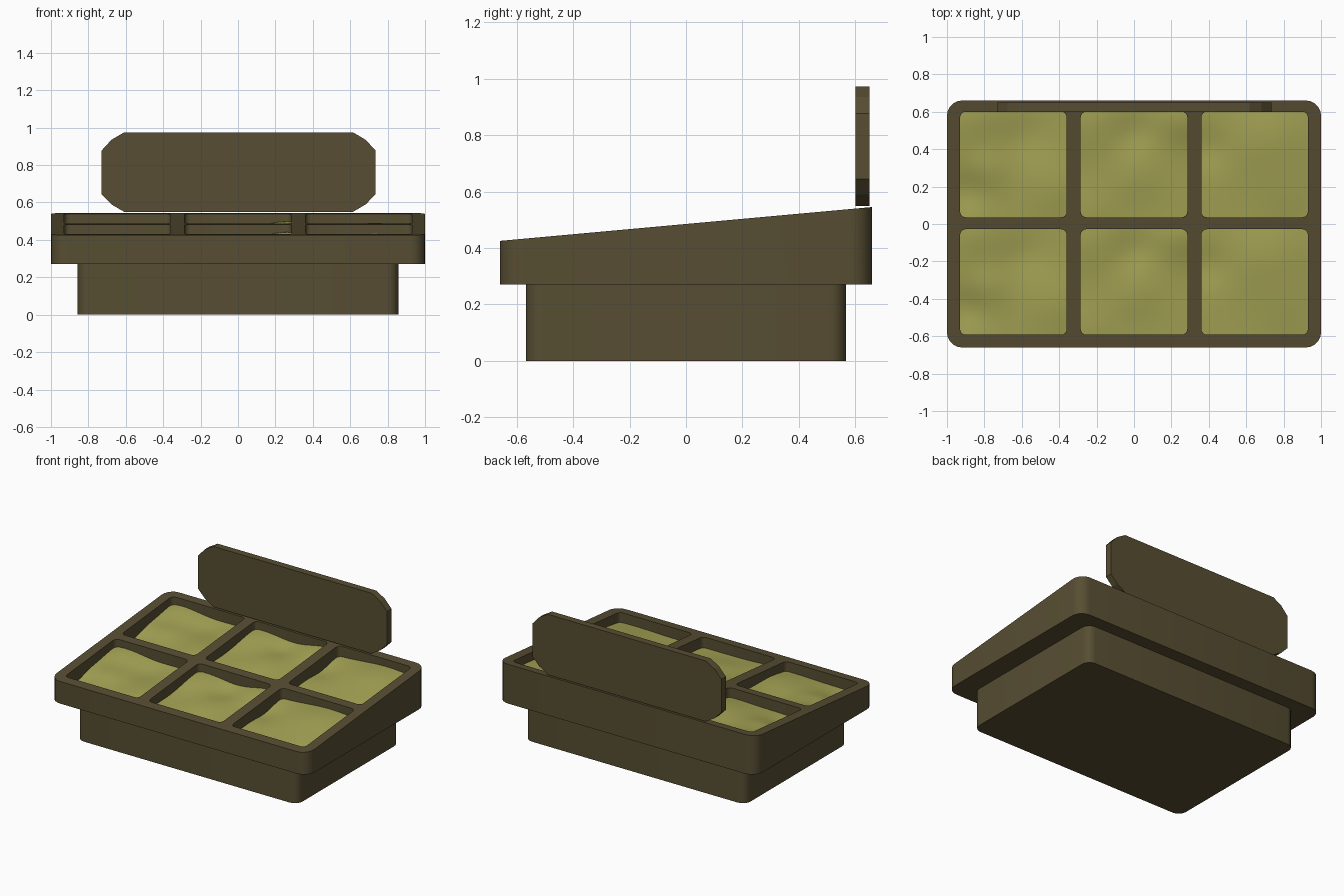
import bpy, bmesh
from math import sin, cos, pi, exp, radians

if "Cube" in bpy.data.objects:
    bpy.data.objects.remove(bpy.data.objects["Cube"])


def material(name, rgb):
    m = bpy.data.materials.new(name)
    m.diffuse_color = (*rgb, 1)
    m.use_nodes = True
    m.node_tree.nodes["Principled BSDF"].inputs["Base Color"].default_value = m.diffuse_color
    return m


WOOD = material("dark_wood", (0.095, 0.075, 0.032))
GREEN = material("pale_green", (0.38, 0.37, 0.09))


def make_object(name, bm, mat):
    bmesh.ops.recalc_face_normals(bm, faces=bm.faces)
    mesh = bpy.data.meshes.new(name)
    bm.to_mesh(mesh)
    bm.free()
    mesh.materials.append(mat)
    ob = bpy.data.objects.new(name, mesh)
    bpy.context.collection.objects.link(ob)
    return ob


def activate(ob):
    bpy.ops.object.select_all(action='DESELECT')
    ob.select_set(True)
    bpy.context.view_layer.objects.active = ob


def smooth(ob):
    activate(ob)
    bpy.ops.object.shade_smooth_by_angle(angle=radians(35))


def rounded_rect(x0, x1, y0, y1, r, steps=5):
    pts = []
    for k, (cx, cy) in enumerate([(x1 - r, y1 - r), (x0 + r, y1 - r),
                                  (x0 + r, y0 + r), (x1 - r, y0 + r)]):
        for i in range(steps + 1):
            a = pi / 2 * (k + i / steps)
            pts.append((cx + r * cos(a), cy + r * sin(a)))
    return pts


def add_prism(bm, low, high):
    a = [bm.verts.new(p) for p in low]
    b = [bm.verts.new(p) for p in high]
    bm.faces.new(a[::-1])
    bm.faces.new(b)
    for i in range(len(a)):
        j = (i + 1) % len(a)
        bm.faces.new((a[i], a[j], b[j], b[i]))


def rim(y):
    """Height of the sloping tray top."""
    return 0.425 + 0.12 * (y + 0.66) / 1.32


# Base plinth
bm = bmesh.new()
rect = rounded_rect(-0.857, 0.857, -0.568, 0.568, 0.06)
add_prism(bm, [(x, y, 0) for x, y in rect], [(x, y, 0.29) for x, y in rect])
smooth(make_object("base", bm, WOOD))

# Sloping tray with six compartments cut into it
bm = bmesh.new()
rect = rounded_rect(-1, 1, -0.66, 0.66, 0.08)
add_prism(bm, [(x, y, 0.27) for x, y in rect],
          [(x, y, rim(y)) for x, y in rect])
tray = make_object("tray", bm, WOOD)

COLUMNS = [(-0.93, -0.36), (-0.285, 0.285), (0.36, 0.93)]
ROWS = [(-0.592, -0.028), (0.036, 0.60)]
bm = bmesh.new()
for x0, x1 in COLUMNS:
    for y0, y1 in ROWS:
        rect = rounded_rect(x0, x1, y0, y1, 0.03, 4)
        add_prism(bm, [(x, y, 0.295) for x, y in rect],
                  [(x, y, 0.7) for x, y in rect])
cutter = make_object("compartment_cutter", bm, WOOD)
cutter.hide_render = True
cut = tray.modifiers.new("compartments", 'BOOLEAN')
cut.operation = 'DIFFERENCE'
cut.solver = 'EXACT'
cut.object = cutter
activate(tray)
bpy.ops.object.modifier_apply(modifier=cut.name)
bpy.data.objects.remove(cutter)
smooth(tray)

# Soft mounds in the compartments: (u, v, width, height) bumps per column
BUMPS = [
    [(-0.7, 0.9, 0.55, 0.025), (0.2, 0.5, 0.4, -0.012),
     (-0.5, -0.1, 0.4, 0.018), (-0.9, -0.5, 0.4, -0.025),
     (0.8, -0.4, 0.6, 0.018)],
    [(-0.8, 0.8, 0.6, 0.022), (0.9, 0.9, 0.5, 0.035),
     (0.0, 0.6, 0.35, -0.015), (0.0, -0.2, 0.5, 0.014),
     (-0.9, -0.9, 0.5, 0.012)],
    [(0.3, 0.5, 0.8, 0.035), (-0.9, 0.3, 0.4, -0.02),
     (0.6, -0.5, 0.6, 0.012)],
]
N = 24
for c, (x0, x1) in enumerate(COLUMNS):
    for r, (y0, y1) in enumerate(ROWS):
        bm = bmesh.new()
        grid = []
        for j in range(N + 1):
            row = []
            for i in range(N + 1):
                u, v = 2 * i / N - 1, 2 * j / N - 1
                x = (x0 + x1) / 2 + u * ((x1 - x0) / 2 + 0.004)
                y = (y0 + y1) / 2 + v * ((y1 - y0) / 2 + 0.004)
                d = -0.075
                for bu, bv, w, h in BUMPS[c]:
                    d += h * exp(-((u - bu) ** 2 + (v - bv) ** 2) / w ** 2)
                row.append(bm.verts.new((x, y, rim(y) + d)))
            grid.append(row)
        for j in range(N):
            for i in range(N):
                bm.faces.new((grid[j][i], grid[j][i + 1],
                              grid[j + 1][i + 1], grid[j + 1][i]))
        fill = make_object(f"filling_{'front' if r == 0 else 'back'}_{c + 1}",
                           bm, GREEN)
        if fill.data.polygons[0].normal.z < 0:
            fill.data.flip_normals()
        smooth(fill)

# Sign board standing at the back edge, with clipped corners
half = [(0.61, 0.549), (0.68, 0.59), (0.733, 0.645),
        (0.733, 0.877), (0.68, 0.935), (0.615, 0.973)]
outline = half + [(-x, z) for x, z in reversed(half)]
bm = bmesh.new()
add_prism(bm, [(x + 0.003, 0.60, z) for x, z in outline],
          [(x + 0.003, 0.65, z) for x, z in outline])
make_object("sign_board", bm, WOOD)
